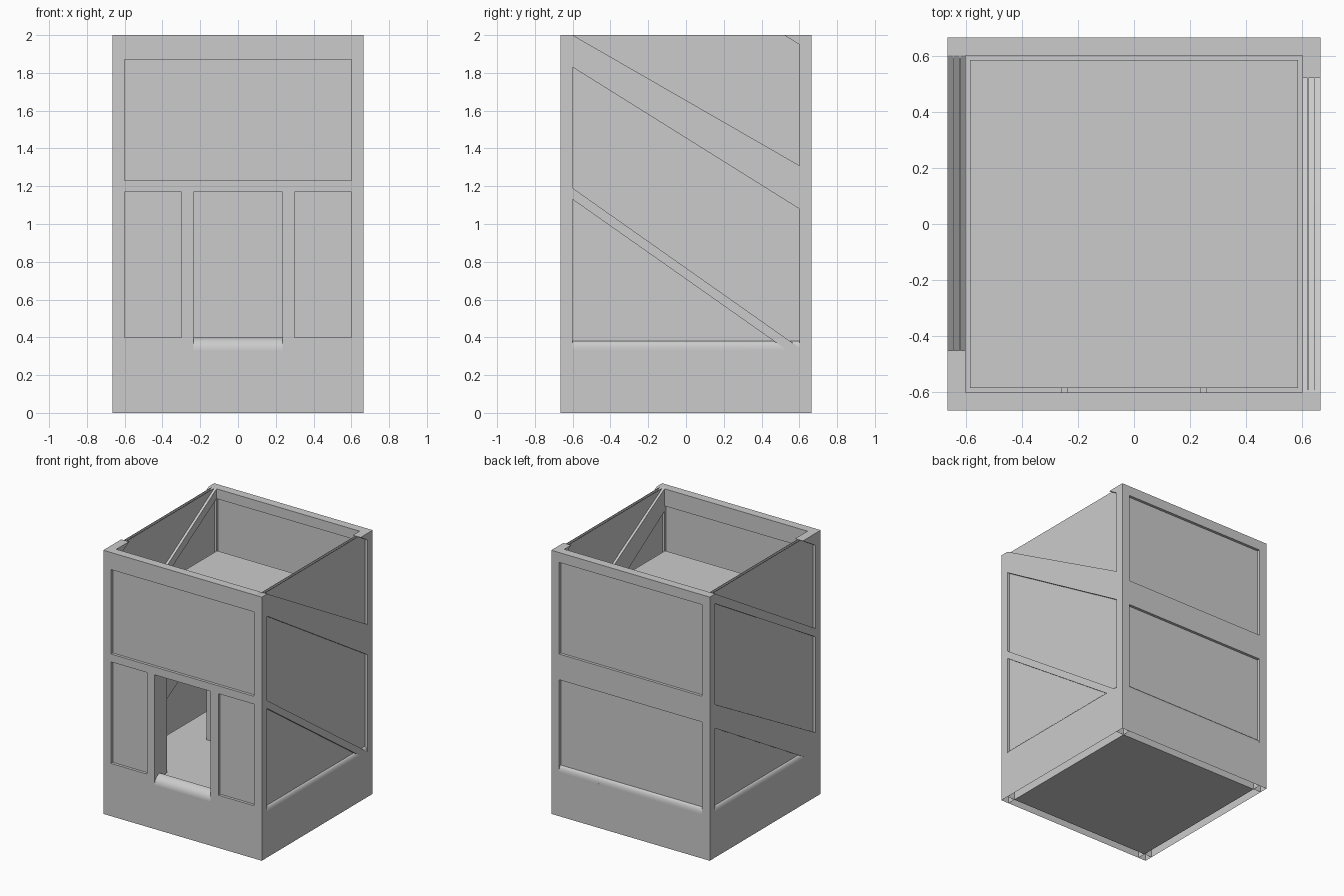
import bpy
import bmesh
from math import radians, cos, sin, pi
from mathutils import Matrix

if "Cube" in bpy.data.objects:
    bpy.data.objects.remove(bpy.data.objects["Cube"])

grey = bpy.data.materials.new("plain_grey")
grey.use_nodes = True
grey.diffuse_color = (0.6, 0.6, 0.6, 1)
grey.node_tree.nodes["Principled BSDF"].inputs["Base Color"].default_value = (0.6, 0.6, 0.6, 1)

OUT, INN = 0.665, 0.6          # outer and inner wall faces
MID = (OUT + INN) / 2
PANEL = OUT - 0.022            # depth of the outer panel skin
LINING = INN + 0.02            # depth of the inner panel skin
SILL = 0.335                   # foot of the sloped sills
FLOOR = 0.37                   # lower floor level


def sheet(name, loops, thickness, angle, loc):
    """Extrude an outline with holes; angle turns the upright sheet about z."""
    curve = bpy.data.curves.new(name, "CURVE")
    curve.dimensions = "2D"
    curve.fill_mode = "BOTH"
    curve.extrude = thickness / 2
    for loop in loops:
        spline = curve.splines.new("POLY")
        spline.points.add(len(loop) - 1)
        for point, (u, v) in zip(spline.points, loop):
            point.co = (u, v, 0, 1)
        spline.use_cyclic_u = True
    ob = bpy.data.objects.new(name, curve)
    bpy.context.collection.objects.link(ob)
    ob.matrix_world = (Matrix.Translation(loc) @ Matrix.Rotation(radians(angle), 4, "Z")
                       @ Matrix.Rotation(radians(90), 4, "X"))
    bpy.ops.object.select_all(action="DESELECT")
    bpy.context.view_layer.objects.active = ob
    ob.select_set(True)
    bpy.ops.object.convert(target="MESH")
    ob = bpy.context.object
    ob.data.materials.clear()
    ob.data.materials.append(grey)
    bpy.ops.object.shade_smooth_by_angle(angle=radians(30))
    return ob


def open_foot(ob):
    """Leave the hollow wall open underneath."""
    bm = bmesh.new()
    bm.from_mesh(ob.data)
    foot = [f for f in bm.faces if all(abs(v.co.y) < 0.001 for v in f.verts)]
    bmesh.ops.delete(bm, geom=foot, context="FACES")
    bm.to_mesh(ob.data)
    bm.free()


def rect(x0, x1, z0, z1):
    return [(x0, z0), (x1, z0), (x1, z1), (x0, z1)]


def wall(name, axis, side, outline, openings, panels):
    """Framed wall on one side, with a double-skinned panel in each bay."""
    def place(d):
        return (d * side, 0, 0) if axis == "x" else (0, d * side, 0)
    angle = 90 if axis == "x" else 0
    open_foot(sheet(name + "_frame", [outline] + openings, OUT - INN, angle, place(MID)))
    for i, loop in enumerate(panels):
        sheet(f"{name}_panel_{i + 1}", [loop], 0.002, angle, place(PANEL))
        sheet(f"{name}_lining_{i + 1}", [loop], 0.002, angle, place(LINING))


def sill(name, angle, half, depth, top):
    """Rounded sill along a wall that faces angle."""
    arc = [(depth + (OUT - depth) * cos(t * pi / 12),
            SILL + (top - SILL) * sin(t * pi / 12)) for t in range(7)]
    profile = [(LINING, SILL - 0.005), (OUT, SILL - 0.005)] + arc
    if depth > LINING:
        profile.append((LINING, top))
    else:
        profile[0] = (depth, SILL - 0.005)
    sheet(name, [profile], 2 * half, angle, (0, 0, 0))


def box(name, x, y, z):
    """Box given by its ranges on each axis."""
    bpy.ops.mesh.primitive_cube_add(size=1, location=[sum(r) / 2 for r in (x, y, z)])
    ob = bpy.context.object
    ob.name = name
    ob.scale = [r[1] - r[0] for r in (x, y, z)]
    ob.data.materials.append(grey)


full = rect(-OUT, OUT, 0, 2)

# Front wall: wide upper panel, two narrow panels and an open doorway
front = [rect(-INN, INN, 1.23, 1.87), rect(-INN, -0.3, 0.4, 1.17), rect(0.3, INN, 0.4, 1.17)]
wall("front_wall", "y", -1, full, front + [rect(-0.235, 0.235, SILL, 1.17)], front)
sill("door_sill", -90, 0.235, INN, 0.4)

# Back wall: two wide panels
back = [rect(-INN, INN, 1.23, 1.925), rect(-INN, INN, SILL, 1.035)]
wall("back_wall", "y", 1, full, back, back)
sill("back_sill", 90, INN, PANEL, 0.38)

# Left wall: sloping beams falling to the back, top bay open at the rim
top = [(0.52, 2), (INN, 1.95), (INN, 1.31), (-INN, 2)]
bays = [[(-INN, 1.83), (INN, 1.08), (INN, 0.345), (-INN, 1.19)],
        [(-INN, 1.13), (0.53, SILL), (-INN, SILL)]]
wall("left_wall", "x", 1, [(-OUT, 0), (OUT, 0), (OUT, 2)] + top + [(-OUT, 2)], bays, bays + [top])
sill("left_sill", 0, INN, PANEL, 0.38)

# Right wall: sloping beams falling to the front
top = [(INN, 2), (-INN, 1.28), (-INN, 1.91), (-0.45, 2)]
bays = [[(INN, 1.925), (-INN, 1.215), (-INN, 0.49), (INN, 1.16)],
        [(INN, 0.98), (-0.5, SILL), (INN, SILL)]]
wall("right_wall", "x", -1, [(-OUT, 0), (OUT, 0), (OUT, 2)] + top + [(-OUT, 2)], bays, bays + [top])
sill("right_sill", 180, INN, PANEL, 0.38)

# Floors
floor = (-0.585, 0.585)
box("base_plate", (-INN, INN), (-INN, INN), (0, 0.01))
box("lower_floor", floor, floor, (FLOOR - 0.02, FLOOR))
box("upper_floor", floor, floor, (1.49, 1.54))

# Inner core with a pair of closed doors, and deep jambs behind the doorway
box("inner_core", (-0.32, 0.32), (0.09, 0.585), (FLOOR, 1.49))
for side, label in ((1, "left"), (-1, "right")):
    box(label + "_core_door", sorted((0, 0.32 * side)), (0.08, 0.089), (FLOOR, 1.49))
    box(label + "_door_jamb", sorted((0.235 * side, 0.26 * side)), (-INN, -0.515), (FLOOR, 1.17))
